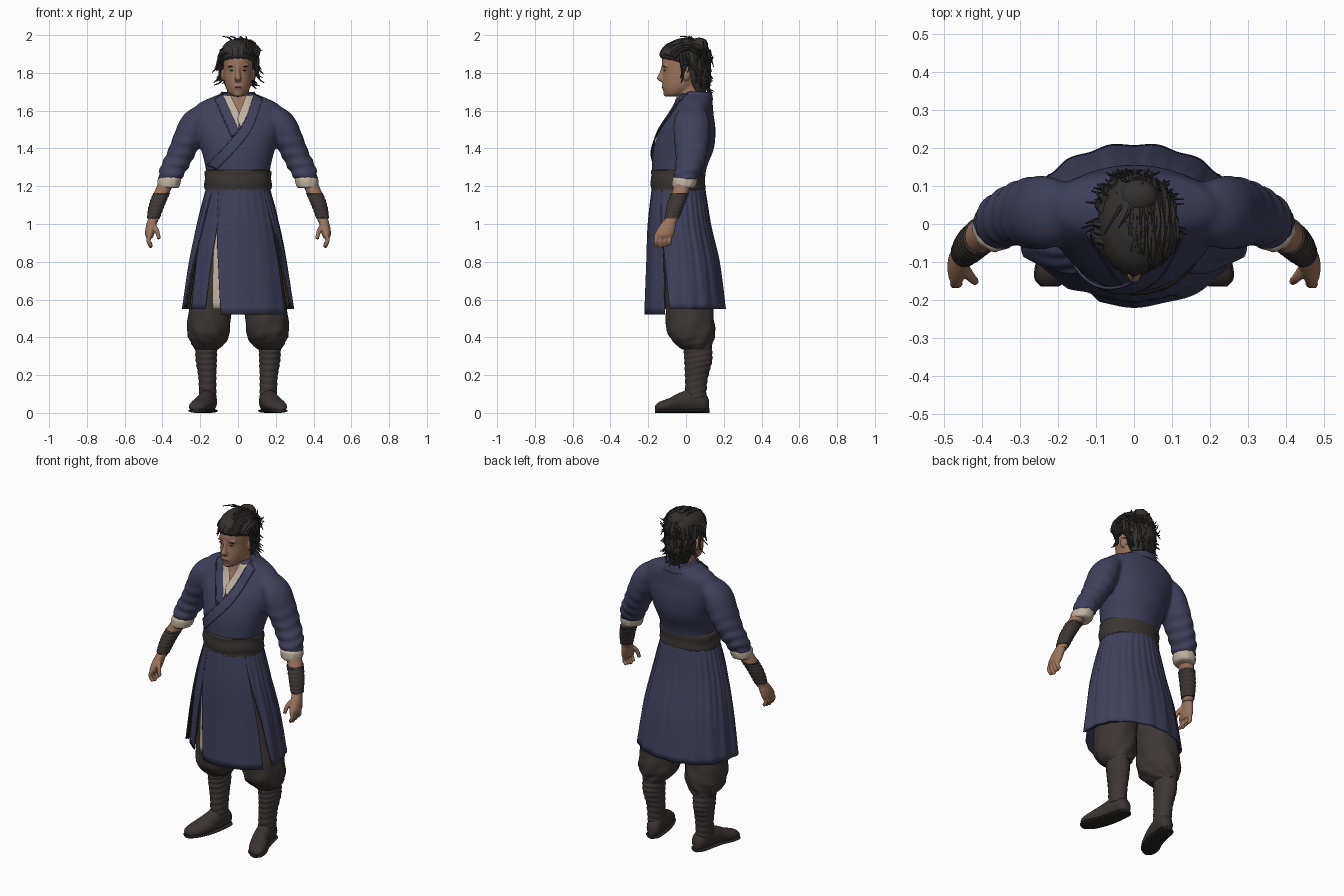
import bpy, bmesh, random
from math import sin, cos, pi, radians, sqrt

random.seed(4)
if "Cube" in bpy.data.objects:
    bpy.data.objects.remove(bpy.data.objects["Cube"], do_unlink=True)


def material(name, r, g, b):
    m = bpy.data.materials.new(name)
    m.use_nodes = True
    m.diffuse_color = (r, g, b, 1)
    node = m.node_tree.nodes["Principled BSDF"]
    node.inputs["Base Color"].default_value = (r, g, b, 1)
    node.inputs["Roughness"].default_value = .8
    return m


blue = material("robe blue", .05, .052, .105)
navy = material("dark trim", .036, .037, .075)
cream = material("cream linen", .52, .44, .35)
skin = material("skin", .33, .175, .11)
lip = material("lip brown", .22, .095, .07)
black = material("hair black", .034, .031, .029)
brown = material("belt brown", .042, .036, .033)
grey = material("trouser grey", .046, .038, .035)
leather = material("shoe brown", .042, .033, .031)
sole_mat = material("sole dark", .02, .018, .017)


def spline(points, sub):
    """Smooth interpolation through tuples of any length."""
    out, last = [], len(points) - 1
    for i in range(last):
        quad = [points[min(max(i + d, 0), last)] for d in (-1, 0, 1, 2)]
        for k in range(sub):
            t = k / sub
            out.append(tuple(b + t * (c - a + t * (2*a - 5*b + 4*c - d + t * (3*b - a - 3*c + d))) / 2
                             for a, b, c, d in zip(*quad)))
    return out + [points[-1]]


def choose(ob):
    """Make ob the only selected, active object."""
    for other in bpy.context.selected_objects:
        other.select_set(False)
    bpy.context.view_layer.objects.active = ob
    ob.select_set(True)


def finish(ob, mat, thick=0):
    """Material, thickness and smooth shading."""
    ob.data.materials.append(mat)
    if thick:
        mod = ob.modifiers.new("thickness", "SOLIDIFY")
        mod.thickness, mod.offset = thick, 0
    choose(ob)
    if ob.type == "CURVE":
        bpy.ops.object.convert(target="MESH")
    bpy.ops.object.shade_smooth_by_angle(angle=radians(45))
    return ob


def blend(parts, voxel, rounds):
    """Fuse overlapping parts into the first one as a single soft surface."""
    choose(parts[0])
    for ob in parts:
        ob.select_set(True)
    bpy.ops.object.join()
    remesh = parts[0].modifiers.new("fuse", "REMESH")
    remesh.mode, remesh.voxel_size, remesh.use_smooth_shade = "VOXEL", voxel, True
    soften = parts[0].modifiers.new("soften", "SMOOTH")
    soften.factor, soften.iterations = .5, rounds


def grid(name, rows, mat, closed=False, thick=0):
    """Skin rows of points; closed rows also get end caps."""
    bm = bmesh.new()
    vs = [[bm.verts.new(p) for p in row] for row in rows]
    n = len(vs[0])
    for a, b in zip(vs, vs[1:]):
        for j in range(n if closed else n - 1):
            k = (j + 1) % n
            bm.faces.new((a[j], a[k], b[k], b[j]))
    if closed:
        bm.faces.new(vs[0])
        bm.faces.new(vs[-1])
    bmesh.ops.recalc_face_normals(bm, faces=bm.faces)
    me = bpy.data.meshes.new(name)
    bm.to_mesh(me)
    bm.free()
    ob = bpy.data.objects.new(name, me)
    bpy.context.collection.objects.link(ob)
    return finish(ob, mat, thick)


def loft(name, rings, mat, side=1, n=32, along="z", sub=5, fold=None, span=None, floor=0):
    """Ellipse sections (x, y, z, radius, radius); span gives an open sheet."""
    sections, rows = spline(rings, sub), []
    for i, (x, y, z, u, v) in enumerate(sections):
        t = i / (len(sections) - 1)
        lo, hi = (0, 360)
        if span:
            lo, hi = [p + (q - p) * t for p, q in zip(*span)]
        row = []
        for j in range(n + 1 if span else n):
            a = radians(lo + (hi - lo) * j / n)
            f = fold(a, t) if fold else 1
            c, s = u * f * cos(a), v * f * sin(a)
            row.append((side * (x + c), y + s, z) if along == "z" else
                       (side * (x + c), y, max(z + s, floor)))
        rows.append(row)
    return grid(name, rows, mat, not span, .007 if span else 0)


def tubes(name, paths, mat, radius, tip, side=1):
    """Tapered round strands in one object."""
    cu = bpy.data.curves.new(name, "CURVE")
    cu.dimensions, cu.bevel_depth, cu.bevel_resolution = "3D", radius, 1
    cu.use_fill_caps = True
    for path in paths:
        pts = spline(path, 4)
        sp = cu.splines.new("POLY")
        sp.points.add(len(pts) - 1)
        for i, (x, y, z) in enumerate(pts):
            sp.points[i].co = (side * x, y, z, 1)
            sp.points[i].radius = 1 + (tip - 1) * i / (len(pts) - 1)
    ob = bpy.data.objects.new(name, cu)
    bpy.context.collection.objects.link(ob)
    return finish(ob, mat)


def ball(name, x, y, z, rx, ry, rz, mat):
    """Ellipsoid from stacked rings."""
    rings = [(x, y, z - rz * cos(a), rx * sin(a), ry * sin(a))
             for a in [.05 + (pi - .1) * i / 10 for i in range(11)]]
    return loft(name, rings, mat, n=20, sub=1)


# Robe body
torso = [(0, -.04, 1.2, .16, .135), (0, -.035, 1.3, .172, .145), (0, -.012, 1.4, .197, .16),
         (0, .01, 1.5, .228, .146), (0, .03, 1.58, .245, .116), (0, .042, 1.63, .217, .1),
         (0, .045, 1.66, .165, .093), (0, .045, 1.692, .086, .084)]
robe = [loft("robe_body", torso, blue, n=64)]
torso_rows = spline(torso, 5)


def on_chest(x, z, off):
    """Point on the front of the robe body, pushed out by off."""
    for p, q in zip(torso_rows, torso_rows[1:]):
        if z <= q[2]:
            break
    t = min(1, (z - p[2]) / (q[2] - p[2]))
    cy, rx, ry = [p[i] + (q[i] - p[i]) * t for i in (1, 3, 4)]
    x = max(-.97 * rx, min(.97 * rx, x))
    return (x, cy - ry * sqrt(1 - (x / rx) ** 2) - off, z)


def patch(name, left, right, mat, off):
    """Thin cloth plate between two (x, z) edges on the chest."""
    rows = [[on_chest(a[0] + (b[0] - a[0]) * k / 8, a[1] + (b[1] - a[1]) * k / 8, off)
             for k in range(9)] for a, b in zip(spline(left, 12), spline(right, 12))]
    grid(name, rows, mat, thick=.006)


# Crossed collar layers
lapel_in = [(.085, 1.69), (.012, 1.51), (-.165, 1.31)]
lapel_out = [(.13, 1.66), (.06, 1.48), (-.11, 1.29)]
patch("chest_skin", [(-.06, 1.68), (0, 1.56)], [(.065, 1.68), (.005, 1.56)], skin, .002)
patch("right_shirt_collar", [(-.09, 1.68), (0, 1.49)], [(-.04, 1.68), (.01, 1.575)], cream, .004)
patch("left_shirt_collar", [(.045, 1.68), (-.004, 1.555)], [(.1, 1.68), (.025, 1.49)], cream, .006)
patch("right_lapel", [(-.125, 1.66), (-.035, 1.46)], [(-.083, 1.69), (.006, 1.49)], blue, .006)
patch("right_lapel_trim", [(-.125, 1.66), (-.035, 1.46)], [(-.118, 1.664), (-.028, 1.464)], navy, .008)
patch("left_lapel", lapel_in, lapel_out, blue, .009)
for label, edge, shift in (("inner", lapel_in, .007), ("outer", lapel_out, -.007)):
    patch(label + "_lapel_trim", edge, [(x + shift, z + shift / 2) for x, z in edge], navy, .0105)
loft("back_collar", [(0, .045, 1.655, .12, .096), (0, .045, 1.698, .084, .087)], blue,
     span=((-25, 205), (-25, 205)))

# Skirt panels; the back one flares past the side slits and shows its dark lining
skirt = [(0, -.04, 1.21, .16, .135), (0, -.035, 1, .212, .163),
         (0, -.015, .8, .252, .19), (0, 0, .55, .285, .208)]
inner = [(x, y, z, u - .01, v - .01) for x, y, z, u, v in skirt]
soft = lambda a, t: 1 + .012 * sin(11 * a) * t + .008 * sin(27 * a) * (1 - t)
flare = lambda a, t: 1 + .22 * t * max(0, -sin(a))
deep = lambda a, t: flare(a, t) + .016 * sin(15 * a) * t + .02 * sin(32 * a) * (1 - t) * min(1, 5 * t)
front = skirt[:-1] + [(0, -.003, .522, .288, .212)]
loft("front_skirt_panel", front, blue, n=48, fold=soft, span=((-128, -37), (-108, -31)))
loft("right_skirt_panel", skirt, blue, n=20, fold=soft, span=((-152, -117), (-149, -127)))
loft("back_skirt_panel", skirt, blue, n=130, fold=deep, span=((-40, 220), (-22, 202)))
loft("shirt_hem", inner, cream, n=8, span=((-130, -118), (-119, -104)))
loft("left_slit_lining", inner, grey, n=24, fold=deep, span=((-42, -20), (-21, 45)))
loft("right_slit_lining", inner, grey, n=24, fold=deep, span=((200, 222), (135, 201)))

# Wrapped belt
loft("belt", [(0, -.042, 1.175, .168, .135), (0, -.042, 1.19, .177, .143),
              (0, -.042, 1.27, .176, .143), (0, -.042, 1.29, .166, .135)],
     brown, n=64, fold=lambda a, t: 1 + .016 * sin(20 * t + 2 * sin(a) + sin(3 * a)))

# Arms and legs
ridges = lambda a, t: 1 + .04 * sin(45 * t + 2 * sin(a))
for side, word in ((1, "left_"), (-1, "right_")):
    robe.append(loft(word + "sleeve", [
        (.185, .035, 1.625, .035, .045), (.206, .032, 1.59, .068, .078), (.233, .03, 1.54, .079, .095),
        (.265, .03, 1.45, .083, .095), (.302, .028, 1.37, .077, .083), (.337, .015, 1.3, .075, .073),
        (.362, -.003, 1.235, .061, .064)], blue, side, 40, sub=8,
        fold=lambda a, t: 1 + .15 * max(0, t - .35) * sin(50 * t + 2.5 * cos(a) + sin(2 * a))))
    loft(word + "cuff", [(.357, -.004, 1.25, .05, .055), (.362, -.006, 1.237, .061, .065),
                         (.368, -.01, 1.2, .058, .062), (.37, -.012, 1.19, .046, .05)],
         cream, side, fold=lambda a, t: 1 + .03 * sin(9 * a + 5 * t))
    loft(word + "forearm", [(.366, -.01, 1.24, .042, .045), (.402, -.03, 1.17, .041, .044),
                            (.43, -.055, 1.1, .036, .04), (.452, -.08, 1.01, .027, .032)], skin, side)
    loft(word + "wrist_wrap", [(.404, -.032, 1.165, .045, .048), (.43, -.055, 1.1, .042, .046),
                               (.448, -.075, 1.03, .034, .039)], grey, side, sub=12, fold=ridges)
    palm = loft(word + "hand", [(.45, -.08, 1.03, .026, .03), (.461, -.1, .985, .027, .045),
                                (.468, -.115, .945, .024, .051), (.468, -.119, .925, .016, .043)],
                skin, side, 20)
    fingers = [[(.466, y, .945), (.474, y - .004, .91), (.458, y - .003, .875 + .007 * abs(k - 1))]
               for k, y in enumerate((-.155, -.131, -.107, -.083))]
    blend([palm, tubes(word + "fingers", fingers, skin, .0135, .75, side),
           tubes(word + "thumb", [[(.455, -.105, 1), (.43, -.14, .965), (.418, -.152, .92)]],
                 skin, .016, .65, side)], .004, 2)
    loft(word + "trouser", [(.1, 0, .95, .09, .11), (.12, .01, .75, .11, .125),
                            (.148, .02, .55, .112, .125), (.155, .026, .43, .112, .127),
                            (.16, .04, .37, .09, .1), (.165, .06, .335, .058, .075)], grey, side, 48,
         fold=lambda a, t: 1 + .05 * t * sin(7 * a + 14 * t) + .015 * sin(40 * t + 3 * a))
    loft(word + "shin_wrap", [(.168, .06, .36, .058, .075), (.168, .065, .28, .056, .074),
                              (.162, .055, .18, .047, .06), (.16, .05, .08, .046, .056)],
         grey, side, sub=16, fold=lambda a, t: 1 + .03 * sin(60 * t + 3 * sin(a)))
    shoe = [(.15, .123, .04, .018, .025), (.152, .1, .055, .04, .05), (.16, .04, .065, .046, .065),
            (.175, -.03, .055, .05, .053), (.198, -.09, .04, .054, .038),
            (.215, -.14, .032, .044, .027), (.222, -.163, .026, .02, .012)]
    loft(word + "shoe", shoe, leather, side, along="y", floor=.012)
    loft(word + "sole", [(x, y * 1.01, .011, u + .004, .011) for x, y, z, u, v in shoe],
         sole_mat, side, along="y")
blend(robe, .009, 7)

# Neck, head and face
head = [
    loft("head", [(0, -.078, 1.675, .022, .026), (0, -.058, 1.688, .045, .057), (0, -.037, 1.72, .063, .087),
                  (0, -.025, 1.76, .073, .1), (0, -.018, 1.81, .077, .104), (0, -.015, 1.86, .078, .113),
                  (0, -.01, 1.92, .07, .1), (0, -.005, 1.955, .04, .06)], skin, n=48),
    loft("neck", [(0, .03, 1.6, .075, .07), (0, .02, 1.66, .06, .065), (0, .015, 1.78, .056, .064)], skin),
    loft("nose", [(0, -.115, 1.84, .009, .014), (0, -.127, 1.795, .012, .016),
                  (0, -.134, 1.77, .018, .021), (0, -.124, 1.754, .015, .012)], skin, n=16),
    ball("chin", 0, -.1, 1.69, .024, .02, .017, skin), ball("muzzle", 0, -.11, 1.727, .03, .019, .02, skin)]
for side, word in ((1, "left_"), (-1, "right_")):
    head.append(ball(word + "brow_ridge", side * .032, -.104, 1.837, .025, .016, .01, skin))
    head.append(ball(word + "ear", side * .08, .002, 1.79, .012, .02, .032, skin))
    ball(word + "eye", side * .031, -.111, 1.813, .012, .005, .0035, sole_mat)
    ball(word + "brow", side * .034, -.114, 1.835, .02, .007, .0035, black)
ball("mouth", 0, -.124, 1.724, .021, .0055, .004, lip)
blend(head, .005, 4)

# Swept hair mass with loose locks
loft("hair_cap", [(0, .07, 1.7, .055, .035), (0, .064, 1.76, .078, .06), (0, .055, 1.83, .09, .075),
                  (0, .006, 1.872, .094, .125), (0, -.004, 1.905, .092, .132),
                  (0, .002, 1.95, .074, .107), (0, .01, 1.978, .035, .055)], black, n=40,
     fold=lambda a, t: 1 + .025 * sin(19 * a))
ball("hair_knot", .012, .07, 1.945, .052, .048, .042, black)
rnd = random.uniform
locks = []
for i in range(75):
    x, end = rnd(-.086, .086), rnd(2.2, 3.3)
    s = sqrt(1 - (x / .1) ** 2)
    path = []
    for k in range(5):
        a = .3 + (end - .3) * k / 4
        path.append((x + .02 * sin(a) + rnd(-.009, .009), .004 - .13 * s * cos(a), 1.868 + .11 * s * sin(a)))
    x, y, z = path[-1]
    path.append((x * 1.15 + rnd(-.02, .02), y + rnd(0, .02), min(1.985, z + rnd(-.06, .04))))
    locks.append(path)
for i in range(75):
    a, z = rnd(.15, pi - .15), rnd(1.8, 1.93)
    c, s = cos(a), sin(a)
    low = rnd(1.67, 1.77) + .05 * abs(c)
    out = rnd(0, .04)
    locks.append([(.085 * c, .025 + .085 * s, z), (.096 * c, .03 + .095 * s, (z + low) / 2 + .02),
                  (.085 * c + rnd(-.01, .01), .035 + .085 * s, low + .025),
                  ((.085 + out) * c + rnd(-.015, .015), .035 + (.075 + out) * s, low)])
for i in range(12):
    side = 1 if i % 2 else -1
    y, low = rnd(-.05, .02), rnd(1.73, 1.84)
    locks.append([(side * .05, y - .02, 1.94), (side * rnd(.09, .102), y - .01, 1.89),
                  (side * rnd(.092, .11), y, low + .04), (side * rnd(.105, .14), y - .01, low)])
tubes("hair_locks", locks, black, .013, .15)
tubes("top_flicks", [[(x, .05, 1.96), (x * 1.5, .03, 1.985), (x * 2 - .02, x, 1.993)]
                     for x in (-.03, -.01, .015, .03)], black, .007, .3)
